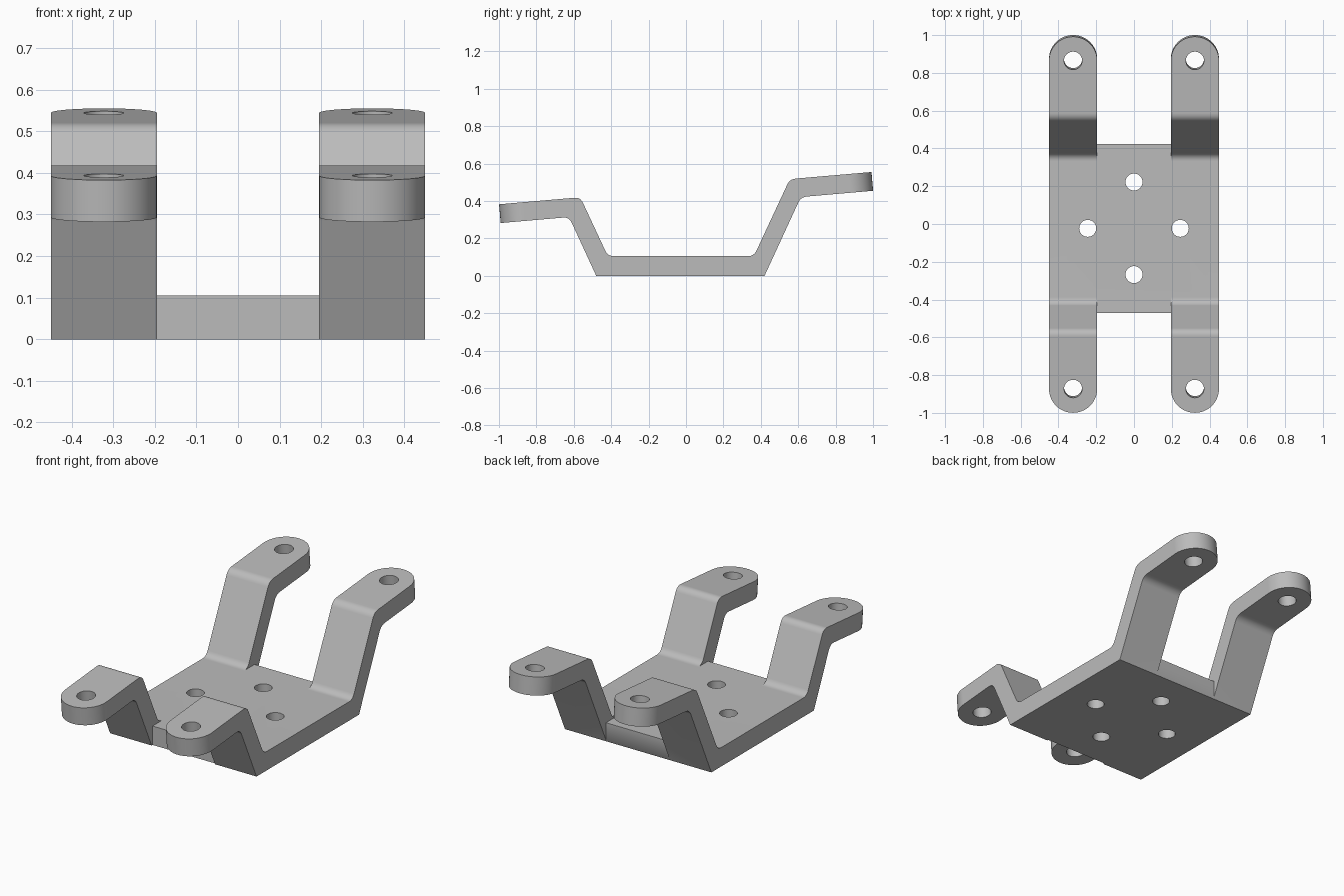
import bpy, bmesh
from math import sin, cos, pi, radians
from mathutils import Vector, Matrix

cube = bpy.data.objects.get("Cube")
if cube:
    bpy.data.objects.remove(cube, do_unlink=True)

HALF_W = 0.45                       # half the bracket width
GAP = 0.195                         # half the space between the arms
ARM_R = (HALF_W - GAP) / 2          # tip radius
ARM_X = (HALF_W + GAP) / 2          # arm centre line
TILT = radians(5)                   # slope of the mounting tabs
PLATE_T = 0.105

metal = bpy.data.materials.new("grey metal")
metal.use_nodes = True
grey = (0.5, 0.5, 0.5, 1)
metal.diffuse_color = grey
metal.node_tree.nodes["Principled BSDF"].inputs["Base Color"].default_value = grey


def prism(name, outline, depth, matrix):
    """Extrude a 2D outline symmetrically along its local z axis."""
    bm = bmesh.new()
    face = bm.faces.new([bm.verts.new((u, v, -depth / 2)) for u, v in outline])
    ext = bmesh.ops.extrude_face_region(bm, geom=[face])
    tops = [g for g in ext["geom"] if isinstance(g, bmesh.types.BMVert)]
    bmesh.ops.translate(bm, verts=tops, vec=(0, 0, depth))
    bmesh.ops.recalc_face_normals(bm, faces=bm.faces)
    bm.transform(matrix)
    mesh = bpy.data.meshes.new(name)
    bm.to_mesh(mesh)
    bm.free()
    mesh.materials.append(metal)
    obj = bpy.data.objects.new(name, mesh)
    bpy.context.collection.objects.link(obj)
    return obj


def rounded(points, steps=6):
    """Replace each corner with a bend length by a smooth curve."""
    out = []
    for i, (u, v, bend) in enumerate(points):
        p = Vector((u, v))
        if not bend:
            out.append(p)
            continue
        a, b = (Vector(points[j % len(points)][:2]) for j in (i - 1, i + 1))
        a = p + (a - p).normalized() * bend
        b = p + (b - p).normalized() * bend
        for k in range(steps + 1):
            t = k / steps
            out.append(a * (1 - t) ** 2 + p * 2 * t * (1 - t) + b * t * t)
    return out


def arc(radius, start, end, n):
    return [(radius * cos(start + (end - start) * i / n),
             radius * sin(start + (end - start) * i / n)) for i in range(n + 1)]


def box(name, y0, y1, z0, z1):
    outline = [(-GAP, y0), (GAP, y0), (GAP, y1), (-GAP, y1)]
    return prism(name, outline, z1 - z0, Matrix.Translation((0, 0, (z0 + z1) / 2)))


# Bent side profile (y, z, bend length), swept across the full width
B = 0.032
profile = [
    (-0.48, 0, 0), (0.42, 0, 0),
    (0.614, 0.421, B), (1.05, 0.459, 0), (1.05, 0.56, 0), (0.555, 0.517, B),
    (0.363, PLATE_T, B), (-0.418, PLATE_T, B),
    (-0.565, 0.42, B), (-1.05, 0.378, 0), (-1.05, 0.277, 0), (-0.625, 0.314, B),
]
yz_to_world = Matrix(((0, 0, 1, 0), (1, 0, 0, 0), (0, 1, 0, 0), (0, 0, 0, 1)))
bracket = prism("bracket", rounded(profile), 2 * HALF_W, yz_to_world)

# Spaces between the arms
cutters = [
    box("gap_above_plate", -1.2, 1.2, PLATE_T, 1),
    box("gap_front", -1.2, -0.472, -0.1, 0.5),
    box("gap_back", 0.424, 1.2, -0.1, 0.5),
]

# Rounded tab ends and their tilted holes
circle = arc(0.048, 0, 2 * pi, 32)[:-1]
far = ARM_R + 0.03
tip = arc(ARM_R, 0, pi, 32) + [(-far, 0), (-far, 0.3), (far, 0.3), (far, 0)]
for y, z, side in ((0.869, 0.494, 1), (-0.868, 0.343, -1)):
    for x in (-ARM_X, ARM_X):
        place = Matrix.Translation((x, y, z)) @ Matrix.Rotation(TILT, 4, "X")
        outline = [(u, v * side) for u, v in tip]
        cutters.append(prism("tip_cutter", outline, 0.3, place))
        cutters.append(prism("tab_hole", circle, 0.3, place))

# Four holes in the plate
for x, y in ((0, 0.222), (0, -0.268), (-0.245, -0.023), (0.245, -0.023)):
    cutters.append(prism("plate_hole", arc(0.045, 0, 2 * pi, 32)[:-1], 0.4,
                         Matrix.Translation((x, y, 0.05))))

for cutter in cutters:
    cutter.hide_render = True
    mod = bracket.modifiers.new("cut", "BOOLEAN")
    mod.operation = "DIFFERENCE"
    mod.solver = "EXACT"
    mod.object = cutter

# Keep the cut result and drop the cutters
graph = bpy.context.evaluated_depsgraph_get()
result = bpy.data.meshes.new_from_object(bracket.evaluated_get(graph))
bracket.modifiers.clear()
bracket.data = result
for cutter in cutters:
    bpy.data.objects.remove(cutter, do_unlink=True)

# Smooth bends and holes, crisp edges
bpy.ops.object.select_all(action="DESELECT")
bracket.select_set(True)
bpy.context.view_layer.objects.active = bracket
bpy.ops.object.shade_smooth_by_angle(angle=radians(30))
weighted = bracket.modifiers.new("even shading", "WEIGHTED_NORMAL")
weighted.keep_sharp = True
